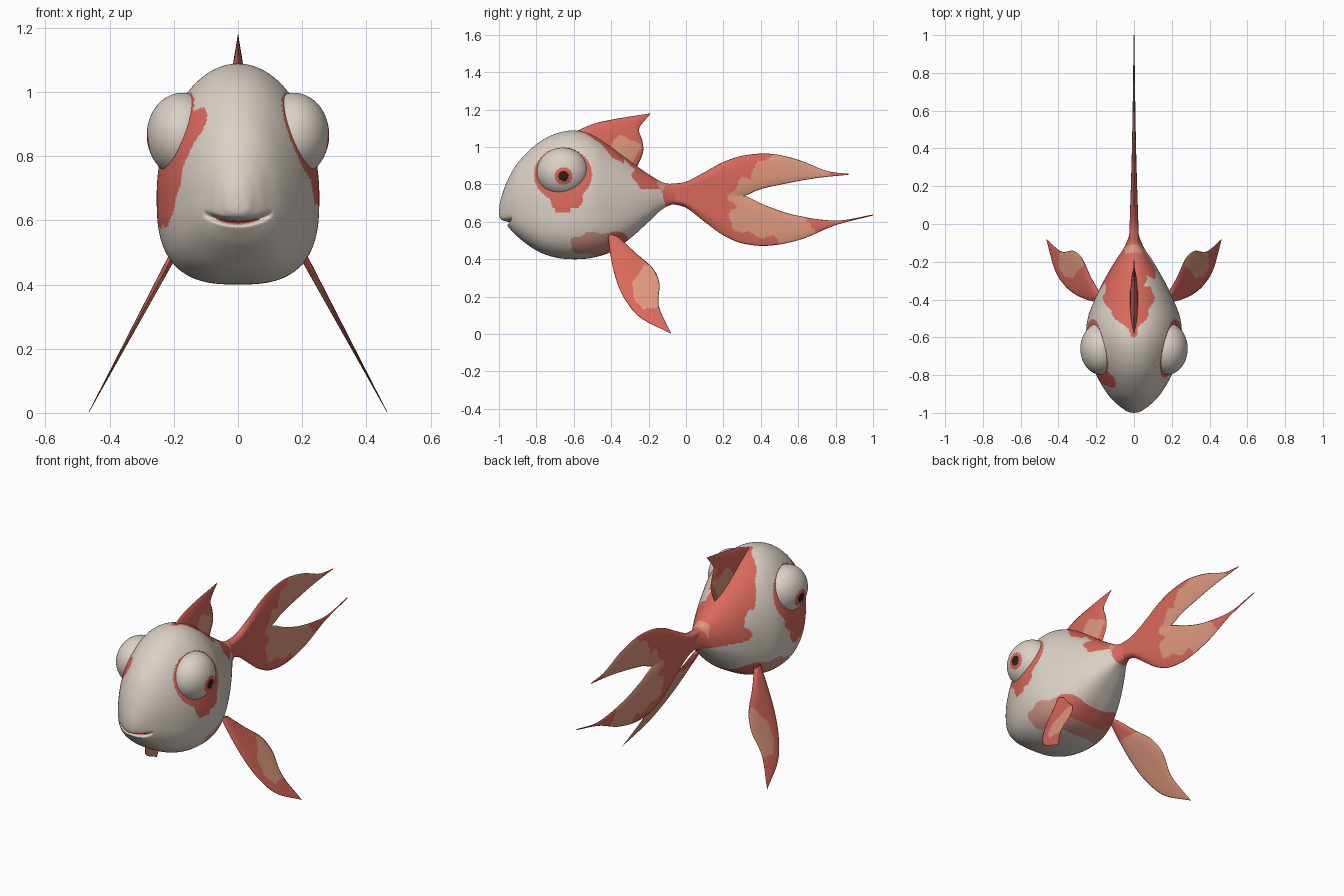
import bpy, bmesh, math
from mathutils import Vector

if "Cube" in bpy.data.objects:
    bpy.data.objects.remove(bpy.data.objects["Cube"])


def material(name, rgb):
    m = bpy.data.materials.new(name)
    m.diffuse_color = (*rgb, 1)
    m.use_nodes = True
    m.node_tree.nodes["Principled BSDF"].inputs["Base Color"].default_value = m.diffuse_color
    return m


MATS = [material("cream white", (0.71, 0.635, 0.565)),
        material("coral red", (0.69, 0.14, 0.105)),
        material("pale salmon", (0.73, 0.315, 0.205)),
        material("pupil dark", (0.03, 0.014, 0.005)),
        material("faded pink", (0.62, 0.29, 0.24))]
WHITE, RED, SALMON, DARK, PINK = range(5)


def spline(pts, n):
    """Smooth curve through the points, n steps per span."""
    P = [Vector(p) for p in pts]
    P = [2 * P[0] - P[1]] + P + [2 * P[-1] - P[-2]]
    out = []
    for a, b, c, d in zip(P, P[1:], P[2:], P[3:]):
        for k in range(n):
            t = k / n
            out.append(0.5 * (2 * b + (c - a) * t + (2 * a - 5 * b + 4 * c - d) * t * t
                              + (3 * b - a - 3 * c + d) * t ** 3))
    return out + [P[-2]]


def blob(y, z, cy, cz, ry, rz):
    """True inside a wavy-edged ellipse in the side plane."""
    w = 1 + 0.08 * math.sin(55 * y + 20 * z) + 0.06 * math.sin(70 * z - 25 * y)
    return math.hypot((y - cy) / ry, (z - cz) / rz) < w


def finish(bm, name, rule):
    bmesh.ops.remove_doubles(bm, verts=bm.verts, dist=1e-5)
    bmesh.ops.recalc_face_normals(bm, faces=bm.faces)
    for f in bm.faces:
        f.smooth = True
        f.material_index = rule(f.calc_center_median())
    me = bpy.data.meshes.new(name)
    bm.to_mesh(me)
    bm.free()
    for m in MATS:
        me.materials.append(m)
    ob = bpy.data.objects.new(name, me)
    bpy.context.collection.objects.link(ob)
    return ob


def skin(bm, rows, closed=False):
    V = [[bm.verts.new(c) for c in r] for r in rows]
    n = len(V[0])
    for a, b in zip(V, V[1:]):
        for j in range(n if closed else n - 1):
            k = (j + 1) % n
            bm.faces.new((a[j], a[k], b[k], b[j]))
    return V


# Body: egg-shaped rings along y (y, bottom, top, half width)
ROWS = [(-1, .65, .65, 0), (-.995, .622, .70, .03), (-.98, .603, .755, .055),
        (-.955, .578, .82, .088), (-.9, .52, .915, .14), (-.8, .447, 1.015, .2),
        (-.7, .41, 1.07, .237), (-.6, .4, 1.088, .253), (-.5, .408, 1.063, .245),
        (-.4, .44, 1.0, .208), (-.3, .51, .925, .16), (-.2, .60, .855, .102),
        (-.12, .672, .81, .05), (-.04, .705, .80, .018)]


def mouth(x, y, z):
    """Depth of the smiling mouth groove, 0 to 1."""
    if y > -.88 or abs(x) > .11:
        return 0
    d = z - (.594 + 2.4 * x * x)
    return math.exp(-(d / .009) ** 2) * (1 - (x / .11) ** 2)


SEGS = 176
bm = bmesh.new()
rings = []
for y, bot, top, w in spline(ROWS, 22):
    zc = bot + .4 * (top - bot)
    ring = []
    for j in range(SEGS):
        a = math.tau * j / SEGS
        c, s = math.cos(a), math.sin(a)
        e = 1 if s >= 0 else 2 / 2.8
        x = w * math.copysign(abs(c) ** e, c)
        z = zc + (top - zc if s >= 0 else zc - bot) * math.copysign(abs(s) ** e, s)
        ring.append((x, y + .04 * mouth(x, y, z), z))
    rings.append(ring)
V = skin(bm, rings, True)
bm.faces.new(V[-1])


def body_colour(c):
    x, y, z = c
    if y < -.87 and mouth(x, min(y, -.9), z) > .6:
        return RED
    # tail root
    if y > -.115 + .01 * math.sin(40 * z):
        return RED
    if y > -.145 + .01 * math.sin(60 * z) and z > .75:
        return SALMON
    if y > (-.27 if x > 0 else -.33) + .02 * math.sin(50 * z) and z > (.775 if x > 0 else .69):
        return RED
    # saddle under the dorsal fin
    if z > .75 and -.6 < y < -.2:
        wide = (.10 if y < -.33 else .06) if x > 0 else .155
        lim = min(1, (y + .6) / .17) * wide
        if abs(x) < lim + .010 * math.sin(60 * y):
            return RED
    # eye surrounds
    if abs(x) > .05 and z > .5:
        if math.hypot((y + .657) / .155, (z - .853) / .143) < 1:
            return RED
        if blob(y, z, -.645, .735, .09, .088):
            return RED
        if x < 0 and (blob(y, z, -.815, .87, .045, .09) or blob(y, z, -.78, .75, .06, .10)
                      or blob(y, z, -.69, .66, .11, .08)):
            return RED
    # belly patch around the side fins
    if z < .6 and blob(y, z, -.365, .49, .06, .06):
        return RED
    if z < .6 and blob(y, z, -.46, .48, .15, .065):
        return PINK
    return WHITE


finish(bm, "body", body_colour)


# Eyes
def eye_colour(c):
    r = math.hypot(c.y + .655, c.z - .845)
    if abs(c.x) < .2 or r > .047:
        return WHITE
    return DARK if r < .027 else RED


for side, label in ((1, "right"), (-1, "left")):
    bm = bmesh.new()
    bmesh.ops.create_uvsphere(bm, u_segments=64, v_segments=64, radius=1)
    for v in bm.verts:
        x, y, z = v.co
        v.co = (side * (.174 + .110 * z), -.66 + .138 * x, .866 + .131 * y)
    finish(bm, label + "_eye", eye_colour)


# Fins: thin lens-shaped sheets lofted from a leading to a trailing edge
def loft_fin(bm, lead, trail, thick, centre=lambda z: 0, side=1, joined_until=-9):
    cols = 36
    A, B = spline(lead, 14), spline(trail, 14)
    for sheet in (1, -1):
        rows = []
        for i, (a, b) in enumerate(zip(A, B)):
            row = []
            for j in range(cols + 1):
                v = j / cols
                p = a.lerp(b, v)
                e = 1 - abs(2 * v - 1) ** 3
                if v > .5:
                    k = max(0, min(1, (joined_until - p.x) / .08))
                    e += (1 - e) * k
                t = thick(i / (len(A) - 1)) * e
                row.append((side * (centre(p.y) + sheet * t), p.x, p.y))
            rows.append(row)
        skin(bm, rows)


# Tail fin: two lobes meeting on the midline up to the fork
stem = [(-.09, .75), (0, .75), (.1, .748), (.2, .745), (.31, .74)]
bm = bmesh.new()
tail_thick = lambda u: .0245 * (1 - u) ** 1.1 + .002
loft_fin(bm, [(-.09, .803), (0, .815), (.1, .866), (.2, .92), (.31, .955), (.45, .964),
              (.6, .932), (.75, .873), (.87, .857)],
         stem + [(.40, .775), (.55, .808), (.7, .834), (.87, .852)],
         tail_thick, joined_until=.31)
loft_fin(bm, [(-.09, .698), (0, .675), (.1, .60), (.2, .528), (.31, .483), (.45, .473),
              (.62, .508), (.8, .582), (1.0, .634)],
         stem + [(.42, .69), (.58, .637), (.8, .607), (1.0, .639)],
         tail_thick, joined_until=.31)


def tail_colour(c):
    y, z = c.y, c.z
    if (blob(y, z, .57, .885, .20, .09) or blob(y, z, .37, .74, .13, .10)
            or blob(y, z, .44, .61, .21, .09) or blob(y, z, .58, .54, .12, .08)
            or blob(y, z, .43, .83, .09, .07)):
        return SALMON
    return RED


finish(bm, "tail_fin", tail_colour)

# Dorsal fin
bm = bmesh.new()
loft_fin(bm, [(-.62, 1.07), (-.5, 1.122), (-.4, 1.146), (-.3, 1.163), (-.19, 1.18)],
         [(-.27, .88), (-.23, .97), (-.235, 1.04), (-.25, 1.1), (-.19, 1.178)],
         lambda u: .022 * (1 - u) + .001)
finish(bm, "dorsal_fin",
       lambda c: SALMON if blob(c.y, c.z, -.33, .985, .085, .07) else RED)


# Side fins: salmon patch outside, salmon all over the inner face
def slope(z):
    return .466 - .537 * z


def side_fin_colour(c):
    inner = abs(c.x) < slope(c.z) and c.z < .42
    return SALMON if inner or blob(c.y, c.z, -.20, .25, .08, .115) else RED


for side, label in ((1, "right"), (-1, "left")):
    bm = bmesh.new()
    loft_fin(bm, [(-.42, .54), (-.4, .40), (-.37, .28), (-.32, .175), (-.24, .085), (-.08, .002)],
             [(-.36, .52), (-.27, .435), (-.18, .355), (-.142, .27), (-.145, .15), (-.08, .004)],
             lambda u: .013 * (1 - u) + .001, slope, side)
    finish(bm, label + "_side_fin", side_fin_colour)
